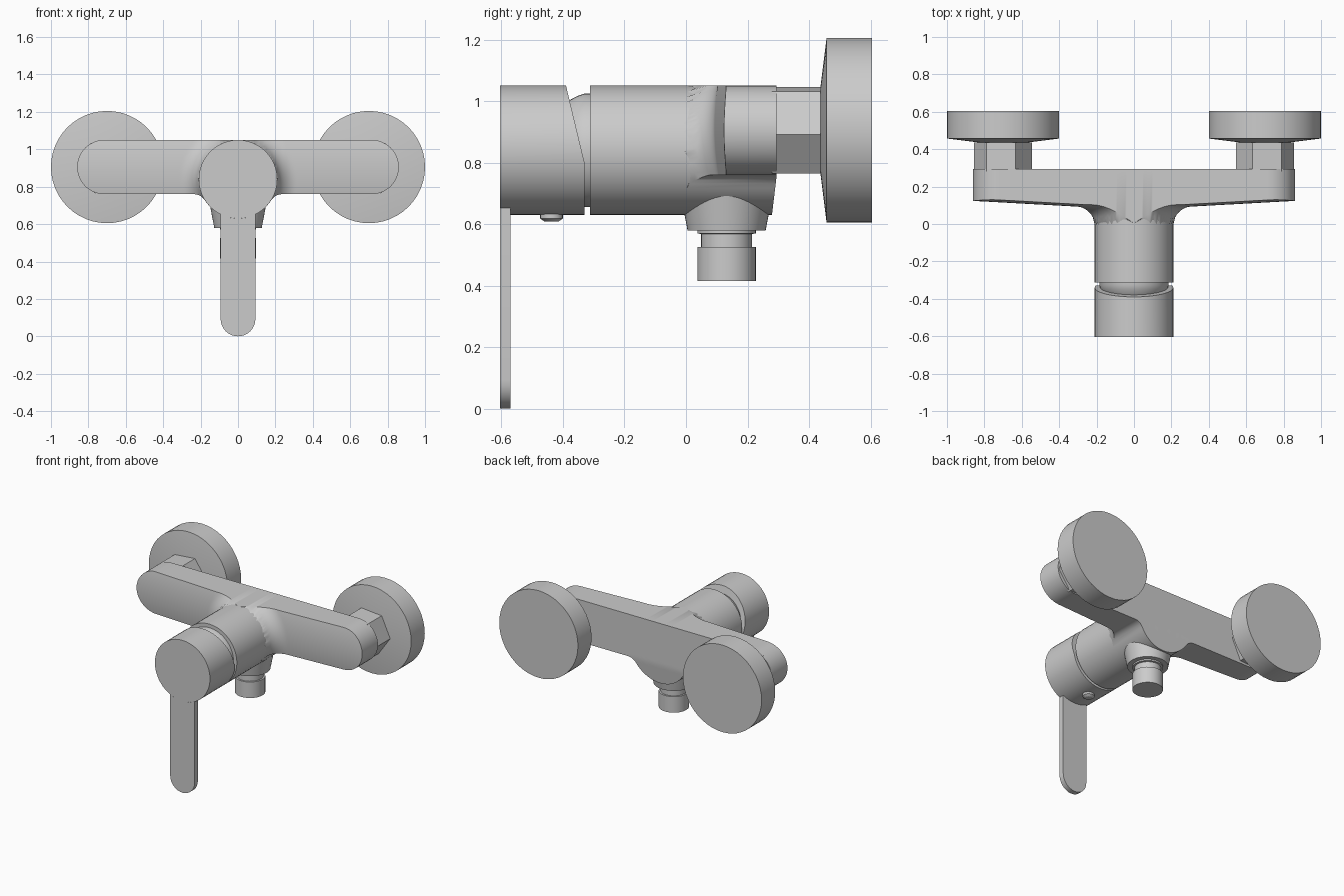
import bpy, bmesh, math
from mathutils import Matrix, Vector

cube = bpy.data.objects.get("Cube")
if cube:
    bpy.data.objects.remove(cube, do_unlink=True)

# Single metal colour
metal = bpy.data.materials.new("satin grey metal")
metal.use_nodes = True
GREY = (0.6, 0.6, 0.6, 1)
metal.diffuse_color = GREY
metal.node_tree.nodes["Principled BSDF"].inputs["Base Color"].default_value = GREY

BAR_Z, BAR_R, BAR_X = 0.905, 0.145, 0.86    # bar height, half height, half length
BODY_Z, BODY_R = 0.84, 0.21                 # mixer body axis and radius
FRONT_Y = -0.605


def finish(bm, name):
    bmesh.ops.remove_doubles(bm, verts=bm.verts, dist=1e-5)
    bmesh.ops.recalc_face_normals(bm, faces=bm.faces)
    mesh = bpy.data.meshes.new(name)
    bm.to_mesh(mesh)
    bm.free()
    mesh.materials.append(metal)
    obj = bpy.data.objects.new(name, mesh)
    bpy.context.collection.objects.link(obj)
    bpy.ops.object.select_all(action='DESELECT')
    obj.select_set(True)
    bpy.context.view_layer.objects.active = obj
    bpy.ops.object.shade_smooth_by_angle(angle=math.radians(32))
    return obj


def lathe(profile, centre, axis='Y', sides=48, phase=0.0):
    """Turn (radius, position) pairs about a Y or Z axis, closing both ends."""
    bm = bmesh.new()
    points = [(0, profile[0][1])] + profile + [(0, profile[-1][1])]
    rings = []
    for r, t in points:
        angles = [phase + math.tau * i / sides for i in range(sides)]
        if r == 0:
            rings.append([bm.verts.new((0, 0, t))])
        else:
            rings.append([bm.verts.new((r * math.cos(a), r * math.sin(a), t)) for a in angles])
    for a, b in zip(rings[1:-2], rings[2:-1]):
        for i in range(sides):
            j = (i + 1) % sides
            bm.faces.new((a[i], a[j], b[j], b[i]))
    bm.faces.new(rings[1])
    bm.faces.new(rings[-2])
    for end in (rings[0][0], rings[-1][0]):
        bm.verts.remove(end)
    if axis == 'Y':
        bm.transform(Matrix.Rotation(-math.pi / 2, 4, 'X'))
    bm.transform(Matrix.Translation(centre))
    return bm


# Crossbar, with a central bulge and a flare that runs into the body
FILLET, FLARE = 0.07, 0.1
fillet_z = BAR_Z - BAR_R - FILLET
fillet_x = math.sqrt((BODY_R + FILLET) ** 2 - (BODY_Z - fillet_z) ** 2)
join_x = fillet_x * BODY_R / (BODY_R + FILLET)


def bar_limits(x):
    x = abs(x)
    over = max(0, x - (BAR_X - BAR_R))
    half = math.sqrt(max(0, BAR_R ** 2 - over ** 2))
    low = BAR_Z - half
    if x < join_x:
        low = BODY_Z - math.sqrt(BODY_R ** 2 - x ** 2)
    elif x < fillet_x:
        low = fillet_z + math.sqrt(FILLET ** 2 - (x - fillet_x) ** 2)
    return low, BAR_Z + half


def bar_front(x, z):
    dome = min(1, abs(z - BAR_Z) / BAR_R) ** 2
    y = 0.09 + 0.055 * max(0, abs(x) - 0.25) + 0.013 * dome
    reach = BODY_R + FLARE - math.hypot(x, z - BODY_Z)
    if reach > 0:
        y -= FLARE - math.sqrt(FLARE ** 2 - min(reach, FLARE) ** 2)
    return y


def bar_back(z):
    return 0.295 - 0.12 * max(0, BAR_Z - BAR_R - z)


inner = [0.34 * i / 34 for i in range(35)]
straight = [0.34 + 0.375 * i / 6 for i in range(1, 6)]
tip = [BAR_X - BAR_R + BAR_R * math.sin(math.pi / 2 * i / 14) for i in range(15)]
half_x = inner + straight + tip
xs = [-x for x in reversed(half_x[1:])] + half_x
ROWS = 20
bm = bmesh.new()
front, back = [], []
for x in xs:
    low, high = bar_limits(x)
    zs = [low + (high - low) * k / ROWS for k in range(ROWS + 1)]
    front.append([bm.verts.new((x, bar_front(x, z), z)) for z in zs])
    back.append([bm.verts.new((x, bar_back(z), z)) for z in zs])
for i in range(len(xs) - 1):
    for sheet in (front, back):
        for k in range(ROWS):
            bm.faces.new((sheet[i][k], sheet[i + 1][k], sheet[i + 1][k + 1], sheet[i][k + 1]))
    for k in (0, ROWS):
        bm.faces.new((front[i][k], front[i + 1][k], back[i + 1][k], back[i][k]))
finish(bm, "crossbar")

# Mixer body and the rounded neck behind the handle
axis = (0, 0, BODY_Z)
finish(lathe([(BODY_R, -0.312), (BODY_R, 0.06)], axis), "mixer_body")
finish(lathe([(0.185, -0.30), (0.185, -0.328), (0.178, -0.35),
              (0.165, -0.375), (0.145, -0.40)], axis), "handle_neck")

# Handle cap with its upper back edge cut at a slant
bm = lathe([(BODY_R, FRONT_Y), (BODY_R, -0.33)], axis)
cut = bmesh.ops.bisect_plane(bm, geom=bm.verts[:] + bm.edges[:] + bm.faces[:],
                             plane_co=(0, -0.33, 0.80),
                             plane_no=Vector((0, 0.25, 0.06)).normalized(),
                             clear_outer=True)
bmesh.ops.holes_fill(bm, edges=[e for e in bm.edges if e.is_boundary], sides=0)
finish(bm, "handle_cap")

# Lever: rounded at the bottom, its top following the cap
LEVER = 0.093
outline = []
for i in range(17):
    a = math.pi + math.pi * i / 16
    outline.append((LEVER * math.cos(a), LEVER + LEVER * math.sin(a)))
for i in range(9):
    x = LEVER * (1 - i / 4)
    outline.append((x, BODY_Z - math.sqrt(BODY_R ** 2 - x ** 2)))
bm = bmesh.new()
face = bm.faces.new([bm.verts.new((x, FRONT_Y, z)) for x, z in outline])
extruded = bmesh.ops.extrude_face_region(bm, geom=[face], use_keep_orig=True)["geom"]
bmesh.ops.translate(bm, vec=(0, 0.035, 0),
                    verts=[v for v in extruded if isinstance(v, bmesh.types.BMVert)])
finish(bm, "lever")

# Small plug under the handle cap
finish(lathe([(0.022, 0.608), (0.037, 0.618), (0.037, 0.65)],
             (0, -0.437, 0), 'Z', 20), "handle_plug")

# Shower outlet below the bar
outlet = (0, 0.132, 0)
finish(lathe([(0.127, 0.58), (0.15, 0.70)], outlet, 'Z'), "outlet_collar")
finish(lathe([(0.083, 0.52), (0.083, 0.568), (0.095, 0.570), (0.095, 0.60)],
             outlet, 'Z', 32), "outlet_neck")
finish(lathe([(0.095, 0.415), (0.095, 0.525)], outlet, 'Z', 32), "outlet_spout")

# Wall connections: hexagon nut and round cover on each side
for side, s in (("left", 1), ("right", -1)):
    centre = (0.70 * s, 0, BAR_Z)
    finish(lathe([(0.155, 0.28), (0.155, 0.437)], centre, sides=6,
                 phase=s * math.radians(5)), side + "_nut")
    finish(lathe([(0.14, 0.437), (0.30, 0.457), (0.30, 0.605)], centre),
           side + "_wall_cover")
